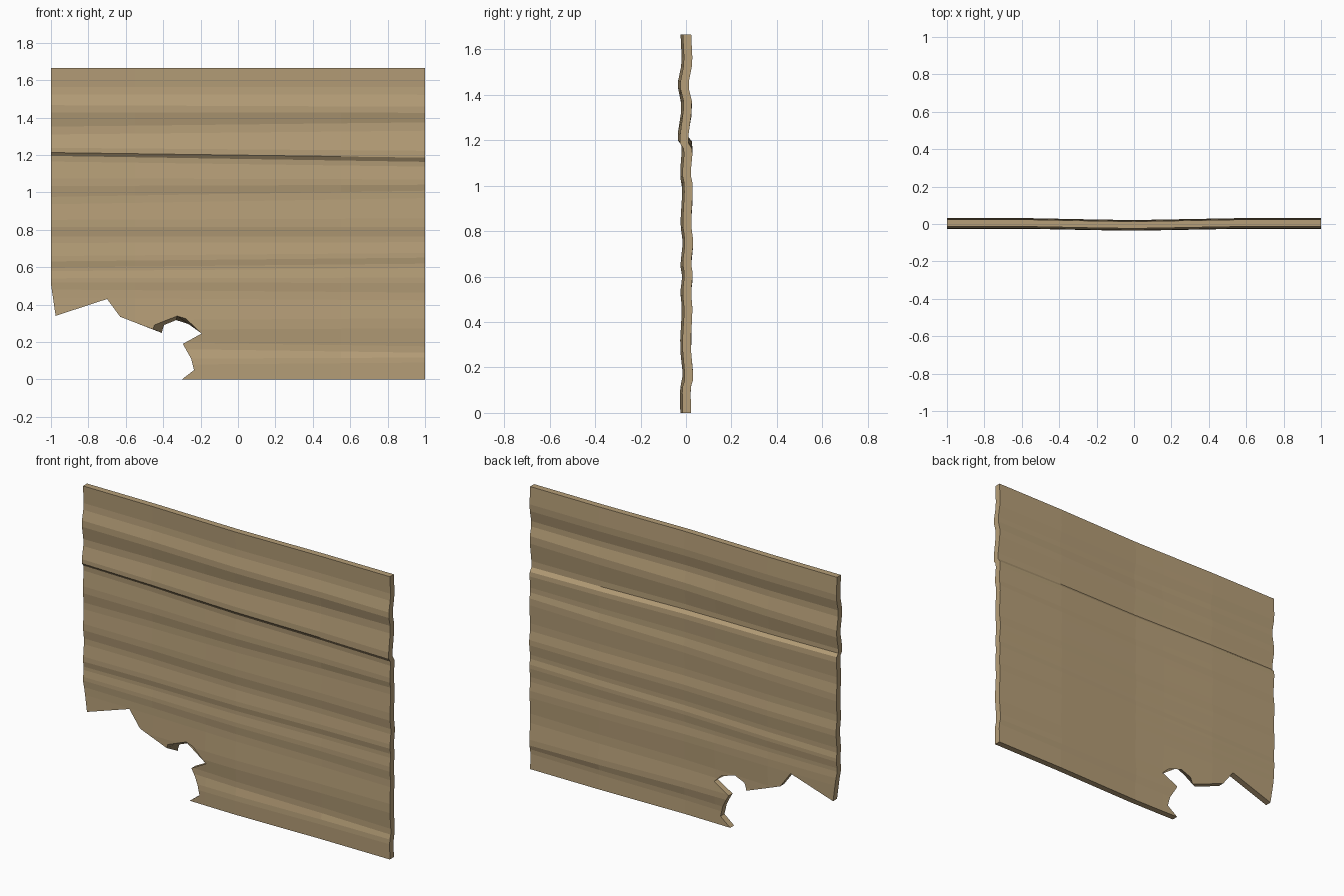
import bpy, bmesh

if "Cube" in bpy.data.objects:
    bpy.data.objects.remove(bpy.data.objects["Cube"])

THICK = 0.037

# One flat tan colour
mat = bpy.data.materials.new("weathered_tan")
mat.diffuse_color = (0.468, 0.345, 0.188, 1)
mat.use_nodes = True
mat.node_tree.nodes["Principled BSDF"].inputs["Base Color"].default_value = mat.diffuse_color

# Crease lines, bottom to top: z at left end, z at right end, front y
CREASES = [(0, 0, -.015), (.09, .11, -.017), (.19, .15, -.004), (.28, .30, -.017),
           (.47, .45, -.008), (.53, .53, -.015), (.59, .61, -.007), (.64, .66, -.015),
           (.75, .75, -.004), (.83, .83, -.015), (.96, 1.0, -.006), (1.05, 1.05, -.017),
           (1.19, 1.157, -.007), (1.218, 1.192, -.030), (1.33, 1.36, -.008),
           (1.45, 1.44, -.028), (1.54, 1.54, -.008), (1.665, 1.665, -.014)]
# Columns across the width: x, backward/forward bend
COLUMNS = [(-1, 0), (-.55, 0), (-.2, -.007), (0, -.01), (.55, 0), (1, 0)]


def column_profile(x, bend):
    """Front (y, z) points at x, every crease softened by a short chamfer."""
    t = (x + 1) / 2
    pts = []
    for zl, zr, y in CREASES:
        z = zl + (zr - zl) * t
        if x < -.3 and z < .5:              # flattened beside the break
            y = -.012 + (y + .012) * .5
        pts.append((y + bend, z))
    out = [pts[0]]
    for a, p, b in zip(pts, pts[1:], pts[2:]):
        for q in (a, b):
            k = .18
            out.append((p[0] + (q[0] - p[0]) * k, p[1] + (q[1] - p[1]) * k))
    return out + [pts[-1]]


def make_object(name, bm):
    bmesh.ops.recalc_face_normals(bm, faces=bm.faces[:])
    me = bpy.data.meshes.new(name)
    bm.to_mesh(me)
    bm.free()
    ob = bpy.data.objects.new(name, me)
    bpy.context.collection.objects.link(ob)
    me.materials.append(mat)
    return ob


# Corrugated sheet: closed loop section swept along the columns
bm = bmesh.new()
rings = []
for x, bend in COLUMNS:
    prof = column_profile(x, bend)
    loop = prof + [(y + THICK, z) for y, z in reversed(prof)]
    rings.append([bm.verts.new((x, y, z)) for y, z in loop])
n = len(rings[0])
for a, b in zip(rings, rings[1:]):
    for i in range(n):
        j = (i + 1) % n
        bm.faces.new((a[i], a[j], b[j], b[i]))
h = n // 2
for r in (rings[0], rings[-1]):
    for i in range(h - 1):
        bm.faces.new((r[i], r[i + 1], r[n - 2 - i], r[n - 1 - i]))
sheet = make_object("corrugated_wall_sheet", bm)

# Jagged broken corner: x, z and slant (dx, dz) towards the back
BREAK = [(-1.05, .85, 0, 0), (-1, .51, 0, 0), (-.975, .34, 0, 0), (-.70, .43, 0, 0),
         (-.63, .335, 0, 0), (-.435, .26, .025, -.01), (-.328, .328, -.003, -.012),
         (-.195, .245, 0, 0), (-.295, .19, 0, 0), (-.25, .11, 0, 0),
         (-.235, .05, 0, 0), (-.30, 0, 0, 0), (-.378, -.06, 0, 0), (-1.05, -.06, 0, 0)]
bm = bmesh.new()
front, back = [[bm.verts.new((x + s * 3 * dx, s * .06, z + s * 3 * dz))
                for x, z, dx, dz in BREAK] for s in (-1, 1)]
bm.faces.new(front)
bm.faces.new(back[::-1])
for i in range(len(BREAK)):
    j = (i + 1) % len(BREAK)
    bm.faces.new((front[i], back[i], back[j], front[j]))
cutter = make_object("break_cutter", bm)
cutter.hide_render = True

mod = sheet.modifiers.new("broken_corner", 'BOOLEAN')
mod.operation = 'DIFFERENCE'
mod.solver = 'EXACT'
mod.object = cutter
bpy.context.view_layer.objects.active = sheet
sheet.select_set(True)
bpy.ops.object.modifier_apply(modifier=mod.name)
bpy.data.objects.remove(cutter)
